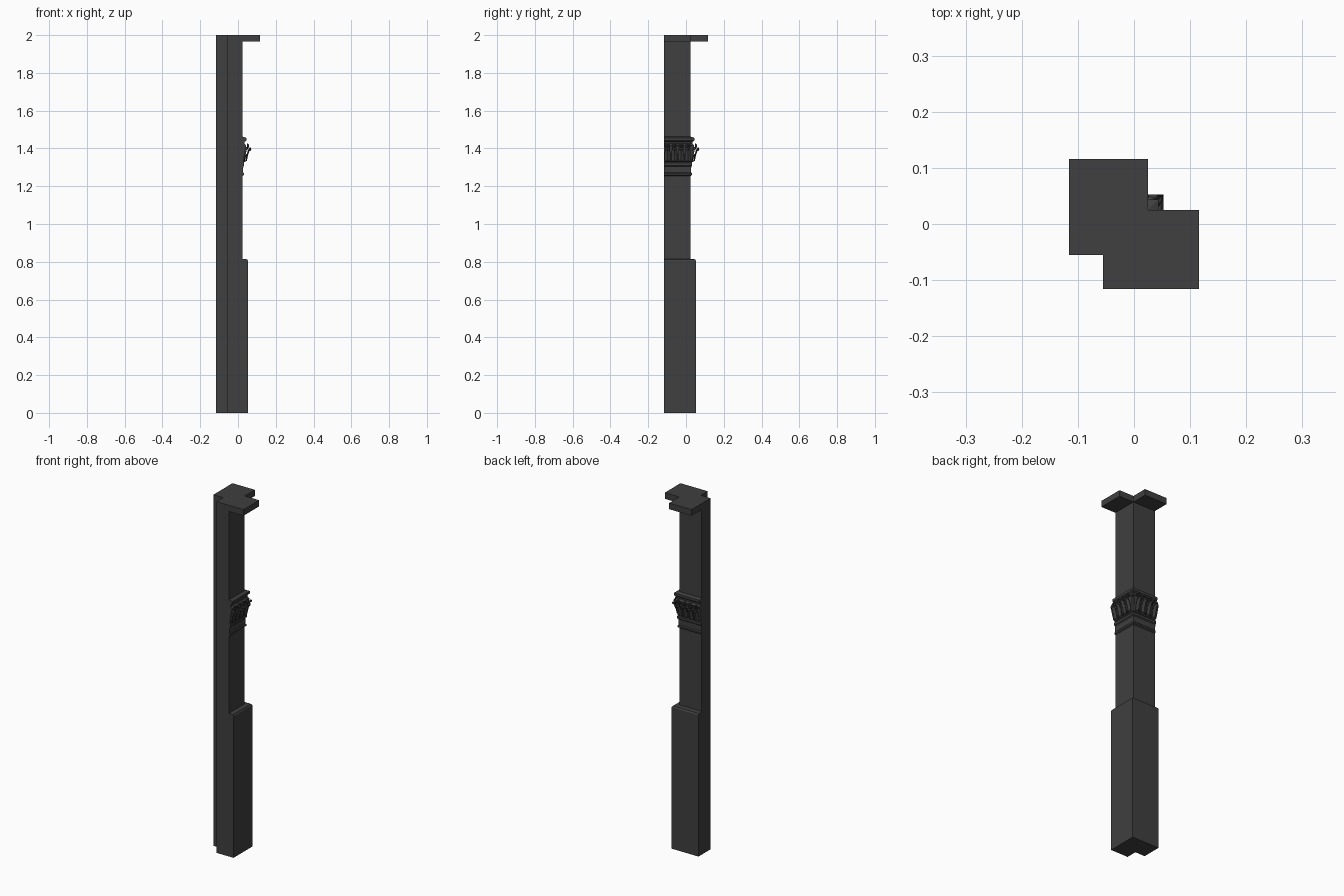
import bpy, bmesh, math
from mathutils import Vector

cube = bpy.data.objects.get("Cube")
if cube:
    bpy.data.objects.remove(cube, do_unlink=True)

stone = bpy.data.materials.new("dark grey stone")
stone.use_nodes = True
GREY = (0.05, 0.05, 0.05, 1)
stone.diffuse_color = GREY
bsdf = stone.node_tree.nodes["Principled BSDF"]
bsdf.inputs["Base Color"].default_value = GREY
bsdf.inputs["Roughness"].default_value = 0.8

BACK, NOTCH, SHAFT = -0.116, -0.055, 0.025


def finish(name, bm, smooth=False):
    bmesh.ops.recalc_face_normals(bm, faces=bm.faces)
    mesh = bpy.data.meshes.new(name)
    bm.to_mesh(mesh)
    bm.free()
    mesh.materials.append(stone)
    for p in mesh.polygons:
        p.use_smooth = smooth
    obj = bpy.data.objects.new(name, mesh)
    bpy.context.collection.objects.link(obj)
    return obj


def loft(name, outline, levels):
    """Stack outline(reach) at each (reach, height) level and cap both ends."""
    bm = bmesh.new()
    rings = [[bm.verts.new((x, y, z)) for x, y in outline(e)] for e, z in levels]
    n = len(rings[0])
    for a, b in zip(rings, rings[1:]):
        for i in range(n):
            j = (i + 1) % n
            bm.faces.new((a[i], a[j], b[j], b[i]))
    bm.faces.new(rings[0])
    bm.faces.new(rings[-1])
    return finish(name, bm)


def notched_square(e):
    return [(NOTCH, BACK), (e, BACK), (e, e), (BACK, e), (BACK, NOTCH), (NOTCH, NOTCH)]


def cap_outline(e):
    return [(NOTCH, BACK), (e, BACK), (e, SHAFT), (SHAFT, SHAFT),
            (SHAFT, e), (BACK, e), (BACK, NOTCH), (NOTCH, NOTCH)]


# Main structure
loft("pedestal", notched_square, [(0.053, 0), (0.053, 0.805), (0.048, 0.813), (SHAFT, 0.816)])
loft("shaft", notched_square, [(SHAFT, 0.81), (SHAFT, 1.97)])
loft("top_slab", cap_outline, [(0.116, 1.965), (0.116, 2)])

# Capital core: neck ring, bell and stepped crown
loft("capital_core", notched_square, [
    (SHAFT, 1.255), (0.031, 1.26), (0.031, 1.268), (0.027, 1.273), (0.028, 1.305),
    (0.033, 1.31), (0.033, 1.322), (0.029, 1.327), (0.034, 1.37), (0.043, 1.415),
    (0.034, 1.425), (0.035, 1.435), (0.044, 1.442), (0.044, 1.456), (SHAFT, 1.462)])


def on_face(side, s, out, z):
    """Position along, away from and up one of the two ornamented faces."""
    return (out, s, z) if side == "left" else (s, out, z)


def leaf(name, side, centre, width, profile):
    """Ridged curling leaf, given (out, height, relative width) stations."""
    bm = bmesh.new()
    rows = []
    for out, z, w in profile:
        half = width * w / 2
        rows.append([bm.verts.new(on_face(side, centre + k * half, out - 0.005 * abs(k), z))
                     for k in (-1, -0.5, 0, 0.5, 1)])
    for a, b in zip(rows, rows[1:]):
        for i in range(4):
            bm.faces.new((a[i], a[i + 1], b[i + 1], b[i]))
    obj = finish(name, bm)
    solid = obj.modifiers.new("thickness", "SOLIDIFY")
    solid.thickness = 0.004
    solid.offset = 0


def scroll(name, side, centre, z, out, turn):
    """Spiral scroll lying on the face."""
    curve = bpy.data.curves.new(name, "CURVE")
    curve.dimensions = "3D"
    curve.bevel_depth = 0.0035
    curve.bevel_resolution = 1
    curve.use_fill_caps = True
    spline = curve.splines.new("POLY")
    steps = 22
    spline.points.add(steps)
    for i, p in enumerate(spline.points):
        t = i / steps
        r = 0.014 * (1 - 0.8 * t)
        a = t * 3.4 * math.pi
        pos = on_face(side, centre + turn * r * math.cos(a), out + 0.006 * t, z + r * math.sin(a))
        p.co = (*pos, 1)
    curve.materials.append(stone)
    obj = bpy.data.objects.new(name, curve)
    bpy.context.collection.objects.link(obj)


TALL = [(0.033, 1.33, 0.8), (0.045, 1.335, 0.9), (0.05, 1.36, 1), (0.059, 1.39, 0.9),
        (0.067, 1.402, 0.7), (0.069, 1.395, 0.5), (0.064, 1.388, 0.3)]
SHORT = [(0.031, 1.327, 0.7), (0.036, 1.345, 1), (0.043, 1.362, 0.9),
         (0.05, 1.368, 0.6), (0.051, 1.36, 0.3)]

# Carved foliage on the two ornamented faces
for side in ("left", "back"):
    for i in range(4):
        leaf(f"{side}_tall_leaf_{i + 1}", side, -0.098 + i * 0.036, 0.03, TALL)
        scroll(f"{side}_scroll_{i + 1}", side, -0.098 + i * 0.036, 1.412, 0.05, 1 if i % 2 else -1)
    for i in range(3):
        leaf(f"{side}_short_leaf_{i + 1}", side, -0.08 + i * 0.036, 0.022, SHORT)

# Corner leaf curling out along the diagonal
bm = bmesh.new()
rows = []
for out, z, half in [(0.028, 1.33, 0.01), (0.036, 1.36, 0.012), (0.044, 1.39, 0.011),
                     (0.05, 1.405, 0.008), (0.05, 1.395, 0.004)]:
    rows.append([bm.verts.new(Vector((out - d, out - e, z)))
                 for d, e in ((half, 0), (0, 0), (0, half))])
for a, b in zip(rows, rows[1:]):
    for i in range(2):
        bm.faces.new((a[i], a[i + 1], b[i + 1], b[i]))
corner = finish("corner_leaf", bm)
solid = corner.modifiers.new("thickness", "SOLIDIFY")
solid.thickness = 0.004
solid.offset = 0
